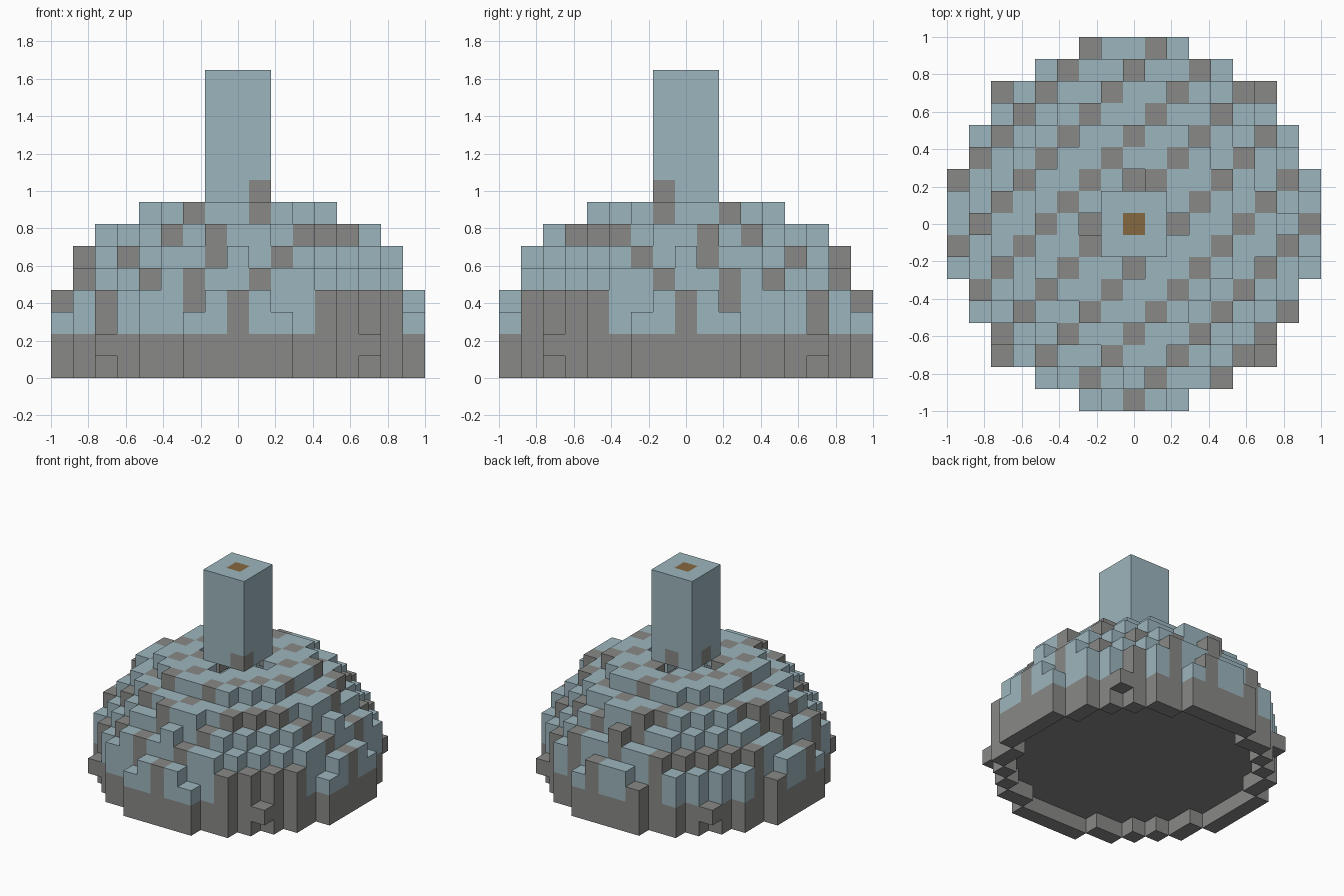
import bpy, bmesh
from mathutils import Vector

if "Cube" in bpy.data.objects:
    bpy.data.objects.remove(bpy.data.objects["Cube"], do_unlink=True)

CELL = 2 / 17
FLOOR, TOWER_BASE, TOP = 1, 8, 14


def make_material(name, colour):
    mat = bpy.data.materials.new(name)
    mat.use_nodes = True
    mat.diffuse_color = (*colour, 1)
    mat.node_tree.nodes["Principled BSDF"].inputs["Base Color"].default_value = (*colour, 1)
    return mat


MATERIALS = [
    make_material("pale_blue", (0.335, 0.465, 0.51)),
    make_material("stone_grey", (0.25, 0.25, 0.245)),
    make_material("brown", (0.235, 0.14, 0.05)),
]


def in_dome(x, y, layer, radius, flatten):
    return x * x + y * y + flatten * (layer - 1) ** 2 <= radius * radius


def part_of(x, y, layer):
    """Name the part that fills a cell, or None where it is empty."""
    if layer >= TOWER_BASE:
        return "tower" if max(abs(x), abs(y)) <= 1 and layer < TOP else None
    if layer < 0 or not in_dome(x, y, layer, 8.5, 1.4):
        return None
    if in_dome(x, y, layer, 7.5, 1.44):
        return "floor_plate" if layer == FLOOR else None
    return "dome_shell"


def colour_of(x, y, layer):
    if layer == TOP - 1 and x == y == 0:
        return 2
    if layer < 2:
        return 1
    return 1 if layer <= TOWER_BASE and (x - y) % 3 == 2 else 0


def add_face(bm, cell, axis, sign):
    """Add one outward square on the chosen side of a cell."""
    normal, u, v = Vector(), Vector(), Vector()
    normal[axis], u[(axis + 1) % 3], v[(axis + 2) % 3] = sign, sign, 1
    centre = Vector(cell) + Vector((0, 0, 0.5)) + normal / 2
    corners = [centre + (a * u + b * v) / 2
               for a, b in ((-1, -1), (1, -1), (1, 1), (-1, 1))]
    face = bm.faces.new([bm.verts.new(c * CELL) for c in corners])
    face.material_index = colour_of(*cell)


# Collect the exposed block faces of each part
meshes = {name: bmesh.new() for name in ("dome_shell", "floor_plate", "tower")}
for x in range(-8, 9):
    for y in range(-8, 9):
        for layer in range(TOP):
            part = part_of(x, y, layer)
            if not part:
                continue
            for axis in range(3):
                for sign in (-1, 1):
                    near = [x, y, layer]
                    near[axis] += sign
                    if not part_of(*near):
                        add_face(meshes[part], (x, y, layer), axis, sign)

# Make the objects
for name, bm in meshes.items():
    bmesh.ops.remove_doubles(bm, verts=bm.verts, dist=CELL / 100)
    mesh = bpy.data.meshes.new(name)
    bm.to_mesh(mesh)
    bm.free()
    for mat in MATERIALS:
        mesh.materials.append(mat)
    bpy.context.collection.objects.link(bpy.data.objects.new(name, mesh))
